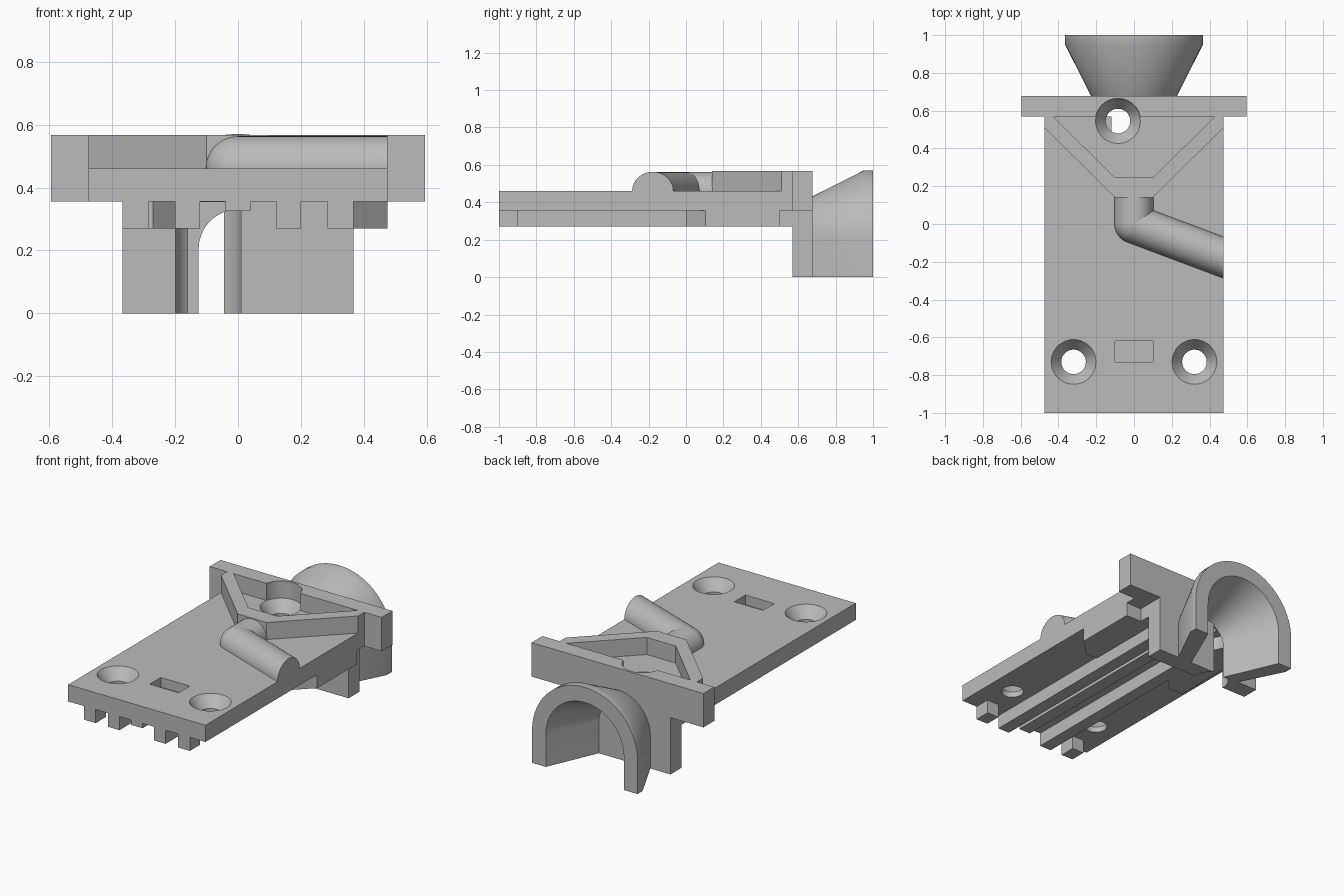
import bpy, bmesh, math
from mathutils import Matrix, Vector

if "Cube" in bpy.data.objects:
    bpy.data.objects.remove(bpy.data.objects["Cube"])

grey = bpy.data.materials.new("plain_grey")
grey.use_nodes = True
grey.diffuse_color = (0.5, 0.5, 0.5, 1)
grey.node_tree.nodes["Principled BSDF"].inputs["Base Color"].default_value = (0.5, 0.5, 0.5, 1)


def finish(name, bm):
    bmesh.ops.recalc_face_normals(bm, faces=bm.faces)
    mesh = bpy.data.meshes.new(name)
    bm.to_mesh(mesh)
    bm.free()
    mesh.materials.append(grey)
    ob = bpy.data.objects.new(name, mesh)
    bpy.context.collection.objects.link(ob)
    return ob


def select(ob):
    bpy.ops.object.select_all(action='DESELECT')
    ob.select_set(True)
    bpy.context.view_layer.objects.active = ob


def smooth(ob):
    select(ob)
    bpy.ops.object.shade_smooth_by_angle(angle=math.radians(30))


def prism(name, outline, z0, z1):
    """Extrude a flat outline between two heights."""
    bm = bmesh.new()
    base = bm.faces.new([bm.verts.new((x, y, z0)) for x, y in outline])
    top = bmesh.ops.extrude_face_region(bm, geom=[base])["geom"]
    bmesh.ops.translate(bm, vec=(0, 0, z1 - z0),
                        verts=[v for v in top if isinstance(v, bmesh.types.BMVert)])
    return finish(name, bm)


def box(name, x0, x1, y0, y1, z0, z1):
    return prism(name, [(x0, y0), (x1, y0), (x1, y1), (x0, y1)], z0, z1)


def cone(name, x, y, z0, z1, r0, r1):
    bm = bmesh.new()
    bmesh.ops.create_cone(bm, cap_ends=True, segments=48, radius1=r0, radius2=r1,
                          depth=z1 - z0, matrix=Matrix.Translation((x, y, (z0 + z1) / 2)))
    return finish(name, bm)


def cut(ob, cutter):
    """Subtract the cutter and throw it away."""
    select(ob)
    mod = ob.modifiers.new("cut", 'BOOLEAN')
    mod.operation, mod.solver, mod.object = 'DIFFERENCE', 'EXACT', cutter
    bpy.ops.object.modifier_apply(modifier=mod.name)
    bpy.data.objects.remove(cutter)


BOTTOM, UNDER, DECK, TOP = 0.27, 0.355, 0.46, 0.567
HALF, WALL0, WALL1 = 0.475, 0.57, 0.677
HOLE = (-0.085, 0.545)

# Base plate with countersunk holes and a blind slot
plate = box("base_plate", -HALF, HALF, -1, WALL0 + 0.02, UNDER, DECK)
for x, y in [(-0.32, -0.73), (0.32, -0.73), HOLE]:
    cut(plate, cone("hole_cutter", x, y, UNDER - 0.1, DECK + 0.1, 0.065, 0.065))
    cut(plate, cone("sink_cutter", x, y, DECK - 0.07, DECK + 0.002, 0.065, 0.12))
cut(plate, box("slot_cutter", -0.1, 0.1, -0.73, -0.62, DECK - 0.06, DECK + 0.1))
smooth(plate)

# Cross wall with a narrower lower part, relieved around the rear screw
wall = box("cross_wall", -0.595, 0.595, WALL0, WALL1, UNDER, TOP)
cut(wall, cone("head_cutter", *HOLE, DECK, TOP + 0.1, 0.12, 0.12))
cut(wall, cone("shank_cutter", *HOLE, UNDER - 0.1, DECK + 0.1, 0.065, 0.065))
cut(wall, cone("wall_sink_cutter", *HOLE, DECK - 0.07, DECK + 0.002, 0.065, 0.12))
smooth(wall)


def relief():
    return cone("relief_cutter", -0.095, 0.585, -0.1, UNDER - 0.001, 0.105, 0.105)


lower_wall = box("lower_wall", -0.367, 0.367, WALL0, WALL1, 0, UNDER)
cut(lower_wall, relief())
cut(lower_wall, cone("shank_cutter", *HOLE, 0.2, UNDER + 0.1, 0.065, 0.065))
smooth(lower_wall)

# Triangular brace on the deck
brace = prism("brace", [(-HALF, WALL0), (-HALF, 0.51), (-0.1, 0.14), (0.1, 0.14),
                        (HALF, 0.51), (HALF, WALL0)], DECK, TOP)
cut(brace, prism("brace_cutter", [(-0.43, WALL0 + 0.001), (-0.1, 0.245), (0.1, 0.245),
                                  (0.43, WALL0 + 0.001)], DECK - 0.05, TOP + 0.05))

# Bent half-round conduit: two runs and a ball at the elbow
R = 0.103


def clip(bm, co, no):
    geom = bm.verts[:] + bm.edges[:] + bm.faces[:]
    res = bmesh.ops.bisect_plane(bm, geom=geom, plane_co=co, plane_no=no, clear_outer=True)
    edges = [e for e in res["geom_cut"] if isinstance(e, bmesh.types.BMEdge)]
    bmesh.ops.holes_fill(bm, edges=edges)


def run(name, direction, length, stop, normal):
    bm = bmesh.new()
    d = Vector(direction).normalized()
    turn = Vector((0, 0, 1)).rotation_difference(d).to_matrix().to_4x4()
    place = Matrix.Translation(d * length / 2 + Vector((0, 0, DECK)))
    bmesh.ops.create_cone(bm, cap_ends=True, segments=48, radius1=R, radius2=R,
                          depth=length, matrix=place @ turn)
    clip(bm, stop, normal)
    clip(bm, (0, 0, DECK - 0.01), (0, 0, -1))
    smooth(finish(name, bm))


run("conduit_side_run", (HALF, -0.178, 0), 0.7, (HALF, 0, 0), (1, 0, 0))
run("conduit_back_run", (0, 1, 0), 0.3, (0, 0.145, 0), (0, 1, 0))
ball = bmesh.new()
bmesh.ops.create_uvsphere(ball, u_segments=48, v_segments=24, radius=R,
                          matrix=Matrix.Translation((0, 0, DECK)))
clip(ball, (0, 0, DECK - 0.01), (0, 0, -1))
smooth(finish("conduit_elbow", ball))

# Underside rails and short front feet
for side, s in (("left", 1), ("right", -1)):
    a, b = sorted((s * 0.12, s * 0.2))
    rail = box(side + "_rail", a, b, -1, WALL0, BOTTOM, UNDER)
    if s < 0:
        cut(rail, relief())
    a, b = sorted((s * 0.285, s * 0.367))
    box(side + "_front_foot", a, b, -1, -0.9, BOTTOM, UNDER)
box("centre_rail", -0.04, 0.04, -1, 0.4, 0.325, UNDER)

# Rear guide blocks with slanted lead-ins
prism("left_guide", [(0.285, 0), (0.367, 0), (HALF, 0.105), (HALF, 0.5), (0.367, 0.5),
                     (0.367, WALL0), (0.285, WALL0)], BOTTOM, UNDER)
prism("right_guide", [(-0.367, 0), (-0.27, 0), (-0.2, 0.07), (-0.2, WALL0),
                      (-0.367, WALL0)], BOTTOM, UNDER)

# Flared arched hood behind the wall
CZ = 0.205
STATIONS = [(WALL1 - 0.01, 0.222), (0.95, 0.365), (1, 0.365), (1, 0.27), (WALL1 - 0.01, 0.125)]
bm = bmesh.new()
rings = []
for y, r in STATIONS:
    arc = [(r * math.cos(math.pi * i / 40), CZ + r * math.sin(math.pi * i / 40)) for i in range(41)]
    rings.append([bm.verts.new((x, y, z)) for x, z in [(r, 0)] + arc + [(-r, 0)]])
for k, ring in enumerate(rings):
    nxt = rings[(k + 1) % len(rings)]
    for i in range(len(ring) - 1):
        bm.faces.new((ring[i], ring[i + 1], nxt[i + 1], nxt[i]))
for end in (0, -1):
    bm.faces.new([ring[end] for ring in rings])
smooth(finish("flared_hood", bm))
